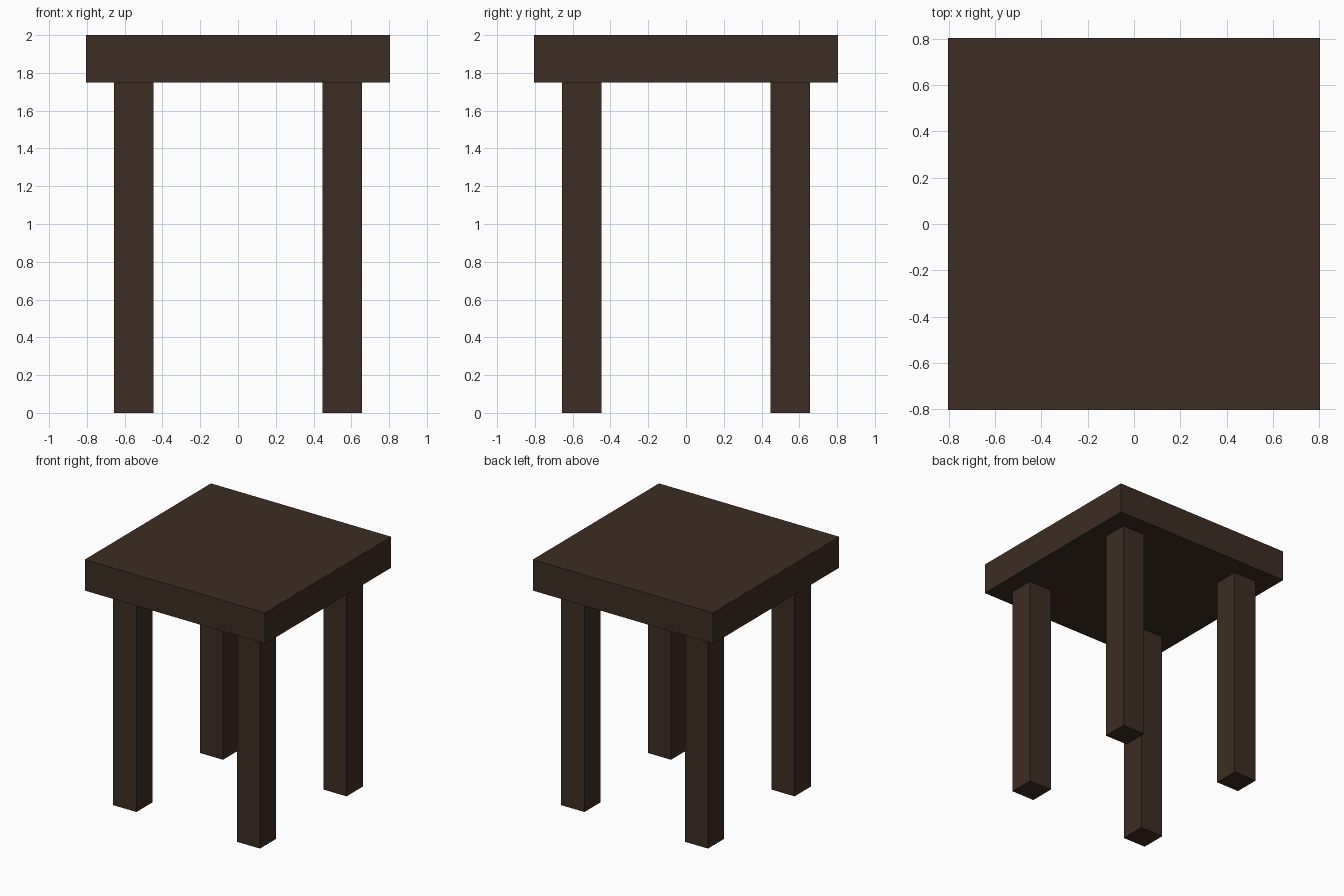
import bpy

if "Cube" in bpy.data.objects:
    bpy.data.objects.remove(bpy.data.objects["Cube"])

# Single dark wood colour
wood = bpy.data.materials.new("dark_wood")
wood.diffuse_color = (0.045, 0.026, 0.017, 1.0)
wood.use_nodes = True
wood.node_tree.nodes["Principled BSDF"].inputs["Base Color"].default_value = wood.diffuse_color

TOP_W, HEIGHT, TOP_T = 1.61, 2.0, 0.25
LEG_W, LEG_POS = 0.207, 0.552
LEG_H = HEIGHT - TOP_T


def box(name, size, centre):
    bpy.ops.mesh.primitive_cube_add(size=1, location=centre)
    ob = bpy.context.object
    ob.name = name
    ob.scale = size
    bpy.ops.object.transform_apply(location=False, rotation=False, scale=True)
    ob.data.materials.append(wood)
    return ob


# Thick square seat
box("seat", (TOP_W, TOP_W, TOP_T), (0, 0, HEIGHT - TOP_T / 2))

# Four square legs, set in from the corners
for y_name, sy in (("front", -1), ("back", 1)):
    for x_name, sx in (("left", -1), ("right", 1)):
        box(f"{y_name}_{x_name}_leg", (LEG_W, LEG_W, LEG_H),
            (sx * LEG_POS, sy * LEG_POS, LEG_H / 2))
